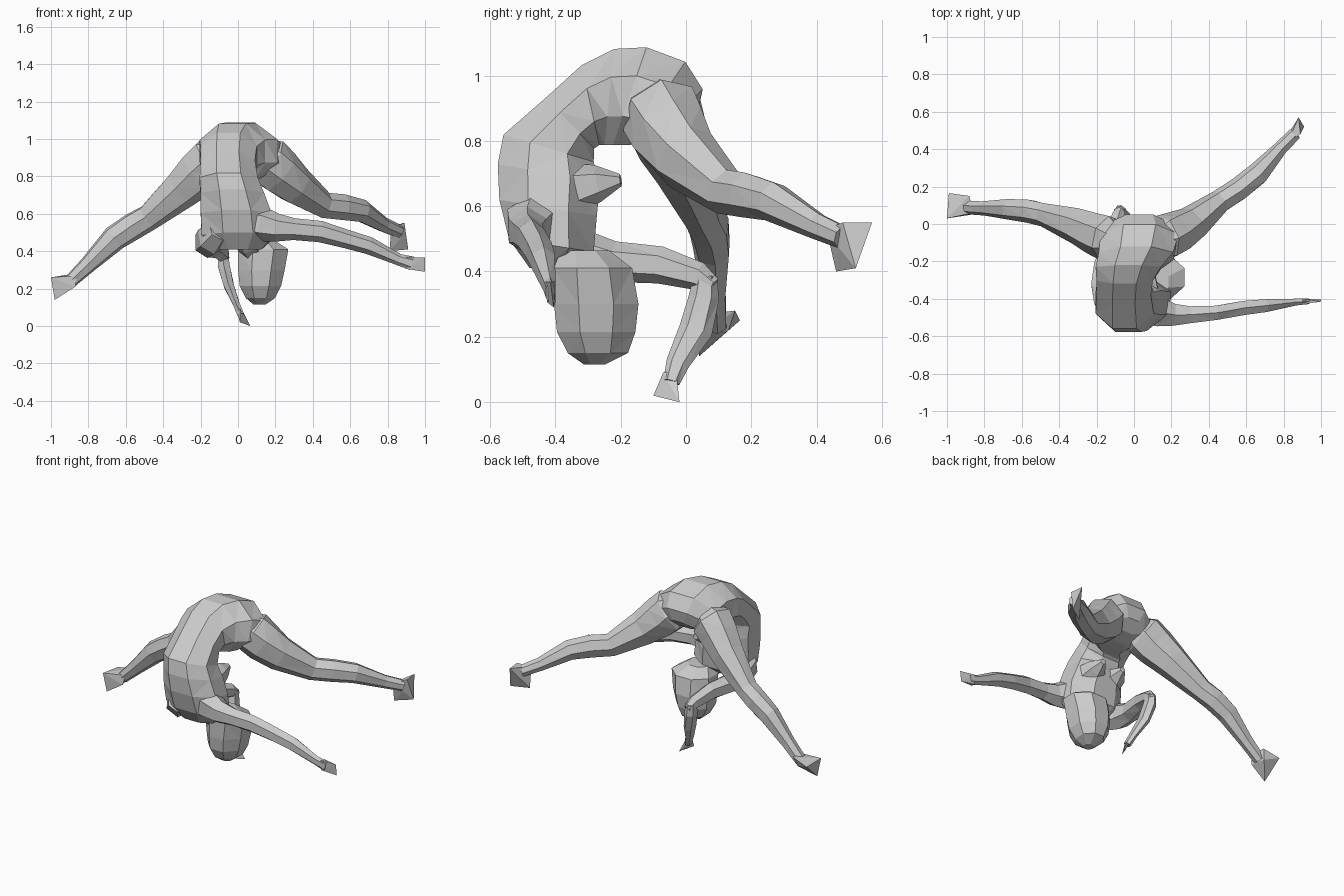
import bpy, bmesh, math
from mathutils import Vector


def finish(name, bm):
    bmesh.ops.triangulate(bm, faces=bm.faces[:])
    bmesh.ops.recalc_face_normals(bm, faces=bm.faces[:])
    me = bpy.data.meshes.new(name)
    bm.to_mesh(me)
    bm.free()
    ob = bpy.data.objects.new(name, me)
    bpy.context.collection.objects.link(ob)
    return ob


def loft(name, rings, sides):
    """Closed skin through rings given as (centre, half axis a, half axis b)."""
    bm = bmesh.new()
    loops = []
    for c, a, b in rings:
        loops.append([bm.verts.new(c + a * math.cos(t) + b * math.sin(t))
                      for t in [2 * math.pi * (i + .5) / sides for i in range(sides)]])
    for l, m in zip(loops, loops[1:]):
        for i in range(sides):
            j = (i + 1) % sides
            bm.faces.new((l[i], l[j], m[j], m[i]))
    bm.faces.new(loops[0])
    bm.faces.new(loops[-1])
    return finish(name, bm)


def limb(name, pts, up=(0, 0, 1), sides=7):
    """Tube through (x, y, z, sideways radius, upward radius)."""
    c = [Vector(p[:3]) for p in pts]
    rings = []
    for i, p in enumerate(pts):
        t = (c[min(i + 1, len(c) - 1)] - c[max(i - 1, 0)]).normalized()
        s = t.cross(Vector(up)).normalized()
        rings.append((c[i], s * p[3] * 1.04, s.cross(t).normalized() * p[4] * 1.04))
    return loft(name, rings, sides)


def hull(name, pts):
    bm = bmesh.new()
    for p in pts:
        bm.verts.new(p)
    bmesh.ops.convex_hull(bm, input=bm.verts[:])
    loose = [v for v in bm.verts if not v.link_faces]
    bmesh.ops.delete(bm, geom=loose, context='VERTS')
    return finish(name, bm)


# Torso: bent forward; rows are x centre, half width, back (y, z), belly (y, z)
rows = [
    (.03, .10, .035, .88, -.03, .82),
    (.03, .18, .053, .96, -.12, .79),
    (.03, .215, .00, 1.045, -.18, .785),
    (.01, .205, -.12, 1.09, -.225, .785),
    (-.03, .18, -.22, 1.085, -.25, .785),
    (-.05, .155, -.32, 1.035, -.265, .785),
    (-.055, .15, -.43, .935, -.28, .775),
    (-.05, .16, -.562, .82, -.28, .735),
    (-.03, .175, -.58, .73, -.26, .67),
    (-.01, .195, -.575, .62, -.27, .57),
    (.0, .20, -.545, .50, -.28, .46),
    (.0, .13, -.48, .41, -.34, .41)]
rings = []
for cx, w, by, bz, fy, fz in rows:
    back, front = Vector((cx, by, bz)), Vector((cx, fy, fz))
    rings.append(((back + front) / 2, Vector((w * 1.05, 0, 0)), (back - front) / 2 * 1.06))
torso = loft("torso", rings, 8)
parts = []

# Chest
for n, x in (("left", .06), ("right", -.09)):
    parts.append(limb(n + "_breast", [(x, -.34, .655, .075, .075), (x, -.27, .67, .06, .055),
                                      (x + .01, -.2, .68, .018, .018)], sides=6))

# Legs
parts.append(limb("left_leg", [
    (.08, -.10, .93, .06, .07), (.16, -.075, .88, .12, .13), (.22, -.05, .825, .115, .125),
    (.31, .0, .75, .095, .105), (.46, .12, .645, .062, .07), (.56, .185, .635, .062, .068),
    (.66, .265, .615, .06, .06), (.78, .40, .54, .038, .04), (.86, .48, .505, .035, .035)]))
parts.append(limb("right_leg", [
    (-.07, -.10, .93, .06, .07), (-.14, -.075, .885, .12, .13), (-.21, -.05, .82, .11, .125),
    (-.30, -.01, .735, .095, .105), (-.48, .05, .58, .062, .07), (-.56, .07, .535, .062, .072),
    (-.66, .08, .47, .056, .068), (-.80, .085, .33, .038, .045), (-.90, .09, .235, .036, .035)]))

# Feet
parts.append(hull("left_foot", [(.82, .43, .53), (.84, .47, .48), (.88, .57, .55), (.89, .48, .55),
                                (.91, .52, .41), (.81, .46, .40), (.87, .47, .47)]))
parts.append(hull("right_foot", [(-.86, .06, .27), (-.88, .15, .28), (-.99, .165, .25), (-1, .03, .26),
                                 (-.98, .04, .14), (-.87, .05, .21), (-.9, .13, .22)]))

# Arms
parts.append(limb("left_arm", [
    (.04, -.45, .56, .08, .08), (.13, -.47, .545, .085, .09), (.21, -.485, .525, .065, .072),
    (.30, -.485, .518, .05, .056), (.44, -.475, .505, .042, .055), (.58, -.45, .465, .042, .048),
    (.70, -.437, .43, .038, .045), (.86, -.418, .355, .02, .03), (.93, -.414, .335, .016, .036)], sides=6))
parts.append(limb("right_upper_arm", [
    (-.10, -.48, .52, .06, .07), (-.14, -.41, .47, .08, .09), (-.165, -.32, .445, .07, .08),
    (-.16, -.22, .43, .06, .06), (-.12, -.08, .42, .045, .055), (-.085, .04, .385, .038, .042),
    (-.07, .085, .355, .025, .025)], sides=6))
parts.append(limb("right_forearm", [
    (-.08, .06, .385, .03, .035), (-.075, .055, .32, .035, .045), (-.05, .03, .22, .03, .05),
    (-.01, -.025, .12, .02, .035), (.015, -.045, .06, .02, .025)], up=(0, 1, 0), sides=6))

# Hands
parts.append(hull("left_hand", [(.90, -.43, .37), (.90, -.40, .37), (.90, -.425, .305), (.90, -.40, .305),
                                (1, -.415, .365), (1, -.405, .29)]))
parts.append(hull("right_hand", [(-.01, -.04, .10), (.02, -.03, .09), (.01, -.07, .09), (.01, -.10, .02),
                                 (.065, -.02, .0), (.03, -.04, .02)]))

# Neck and upside-down head
parts.append(limb("neck", [(.02, -.43, .52, .08, .07), (.06, -.37, .44, .07, .07),
                           (.11, -.29, .36, .06, .06)], sides=6))
head = [(.11, -.31, .465, .08, .08), (.135, -.285, .41, .145, .13), (.125, -.275, .30, .135, .14),
        (.12, -.275, .215, .12, .13), (.12, -.27, .15, .085, .10), (.115, -.28, .115, .035, .035)]
parts.append(loft("head", [(Vector(h[:3]), Vector((h[3], 0, 0)), Vector((0, h[4], 0))) for h in head], 8))

# Weld every part into one skin
bpy.context.view_layer.objects.active = torso
for p in parts:
    m = torso.modifiers.new("weld_" + p.name, 'BOOLEAN')
    m.operation, m.solver, m.object = 'UNION', 'EXACT', p
    bpy.ops.object.modifier_apply(modifier=m.name)
    bpy.data.objects.remove(p)
torso.name = "bending_figure"
